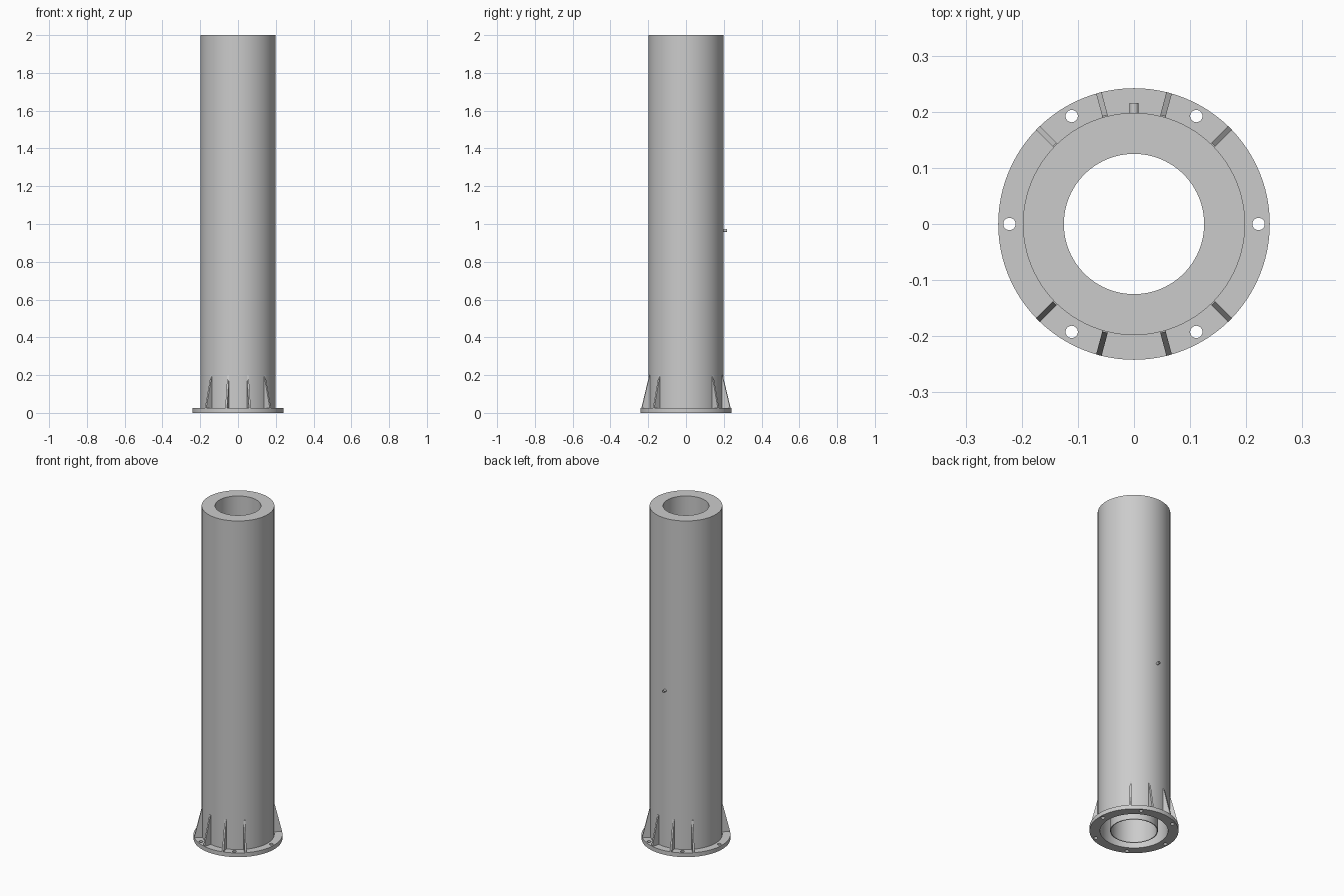
import bpy, bmesh
from math import radians, cos, sin, tau
from mathutils import Matrix, Vector

if "Cube" in bpy.data.objects:
    bpy.data.objects.remove(bpy.data.objects["Cube"])

steel = bpy.data.materials.new("grey_steel")
steel.use_nodes = True
GREY = (0.6, 0.6, 0.6, 1)
steel.diffuse_color = GREY
steel.node_tree.nodes["Principled BSDF"].inputs["Base Color"].default_value = GREY

SHELL_R, FLANGE_R, FLANGE_H, HEIGHT = 0.198, 0.242, 0.025, 2.0
BORE_R, SHELL_IN, LINER_OUT = 0.125, 0.185, 0.13


def add_object(name, bm):
    bmesh.ops.recalc_face_normals(bm, faces=bm.faces)
    mesh = bpy.data.meshes.new(name)
    bm.to_mesh(mesh)
    bm.free()
    mesh.materials.append(steel)
    obj = bpy.data.objects.new(name, mesh)
    bpy.context.collection.objects.link(obj)
    return obj


def shade(obj):
    bpy.ops.object.select_all(action="DESELECT")
    obj.select_set(True)
    bpy.context.view_layer.objects.active = obj
    bpy.ops.object.shade_smooth_by_angle(angle=radians(30))


def lathe(name, profile, segments=96):
    """Revolve a closed (radius, height) profile around z."""
    bm = bmesh.new()
    rings = [[bm.verts.new((r * cos(tau * i / segments), r * sin(tau * i / segments), z))
              for r, z in profile] for i in range(segments)]
    n = len(profile)
    for i in range(segments):
        a, b = rings[i], rings[(i + 1) % segments]
        for j in range(n):
            k = (j + 1) % n
            bm.faces.new((a[j], b[j], b[k], a[k]))
    return add_object(name, bm)


# Double-walled column: outer shell and inner liner joined by a top cap
column = lathe("column", [
    (SHELL_IN, 0), (SHELL_R, 0), (SHELL_R, HEIGHT), (BORE_R, HEIGHT),
    (BORE_R, 0), (LINER_OUT, 0), (LINER_OUT, HEIGHT - 0.012), (SHELL_IN, HEIGHT - 0.012)])
shade(column)

# Base flange with six bolt holes
flange = lathe("base_flange", [
    (SHELL_IN, 0), (FLANGE_R, 0), (FLANGE_R, FLANGE_H), (SHELL_IN, FLANGE_H)])
bm = bmesh.new()
for i in range(6):
    place = Matrix.Rotation(tau * i / 6, 4, "Z") @ Matrix.Translation((0.222, 0, FLANGE_H / 2))
    bmesh.ops.create_cone(bm, cap_ends=True, segments=24, radius1=0.011, radius2=0.011,
                          depth=0.1, matrix=place)
cutter = add_object("bolt_hole_cutter", bm)
cutter.hide_render = True
cut = flange.modifiers.new("bolt_holes", "BOOLEAN")
cut.object = cutter
cut.solver = "EXACT"
shade(flange)
bpy.ops.object.modifier_apply(modifier=cut.name)
bpy.data.objects.remove(cutter)

# Tapered gusset ribs on either side of the front and back bolt holes
RIB_T = 0.01
RIB = [(0.192, FLANGE_H), (FLANGE_R, FLANGE_H), (FLANGE_R, 0.03), (0.2, 0.2), (0.192, 0.2)]
for n, angle in enumerate((45, 75, 105, 135, 225, 255, 285, 315)):
    turn = Matrix.Rotation(radians(angle), 4, "Z")
    bm = bmesh.new()
    face = bm.faces.new([bm.verts.new(turn @ Vector((r, -RIB_T / 2, z))) for r, z in RIB])
    out = bmesh.ops.extrude_face_region(bm, geom=[face])
    moved = [v for v in out["geom"] if isinstance(v, bmesh.types.BMVert)]
    bmesh.ops.translate(bm, verts=moved, vec=turn @ Vector((0, RIB_T, 0)))
    add_object(f"gusset_rib_{n + 1}", bm)

# Small hollow nipple on the back
nipple = lathe("back_nipple", [(0.005, 0), (0.008, 0), (0.008, 0.028), (0.005, 0.028)], 24)
nipple.data.transform(Matrix.Translation((0, 0.188, 0.965)) @ Matrix.Rotation(radians(-90), 4, "X"))
shade(nipple)
